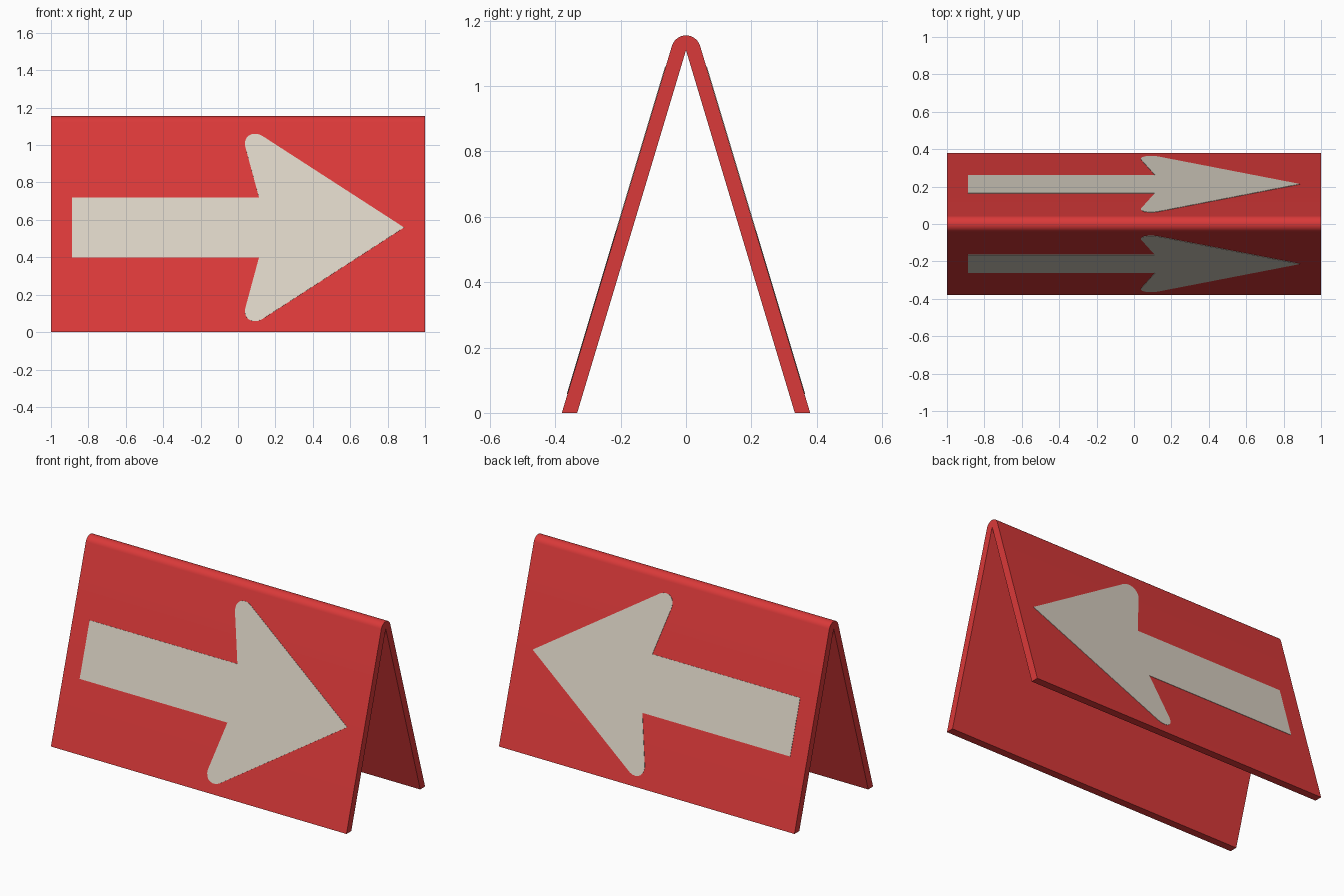
import bpy, bmesh, math
from mathutils import Vector

cube = bpy.data.objects.get("Cube")
if cube:
    bpy.data.objects.remove(cube, do_unlink=True)


def make_material(name, color):
    mat = bpy.data.materials.new(name)
    mat.use_nodes = True
    mat.diffuse_color = color
    mat.node_tree.nodes["Principled BSDF"].inputs["Base Color"].default_value = color
    return mat


def extrude_outline(name, points, offset, mat):
    """Prism from a closed outline of 3D points, pushed along offset."""
    bm = bmesh.new()
    face = bm.faces.new([bm.verts.new(p) for p in points])
    moved = bmesh.ops.extrude_face_region(bm, geom=[face])["geom"]
    bmesh.ops.translate(bm, vec=offset,
                        verts=[v for v in moved if isinstance(v, bmesh.types.BMVert)])
    bmesh.ops.recalc_face_normals(bm, faces=bm.faces)
    mesh = bpy.data.meshes.new(name)
    bm.to_mesh(mesh)
    bm.free()
    mesh.materials.append(mat)
    obj = bpy.data.objects.new(name, mesh)
    bpy.context.collection.objects.link(obj)
    return obj


red = make_material("sign red", (0.70, 0.041, 0.041, 1))
cream = make_material("arrow cream", (0.70, 0.645, 0.552, 1))

# Folded panel: two leaning sheets joined by a rounded ridge
SLOPE, FOOT, INNER_FOOT = 0.3, 0.38, 0.333
APEX, RADIUS, STEPS = 1.11, 0.045, 16
tilt = math.atan(SLOPE)
profile = [(INNER_FOOT, 0), (FOOT, 0)]
for i in range(STEPS + 1):
    a = tilt + (math.pi - 2 * tilt) * i / STEPS
    profile.append((RADIUS * math.cos(a), APEX + RADIUS * math.sin(a)))
profile += [(-FOOT, 0), (-INNER_FOOT, 0), (0, APEX)]
panel = extrude_outline("folded_panel", [(-1, y, z) for y, z in profile],
                        Vector((2, 0, 0)), red)
bpy.ops.object.select_all(action="DESELECT")
panel.select_set(True)
bpy.context.view_layer.objects.active = panel
bpy.ops.object.shade_smooth_by_angle(angle=math.radians(30))

# Arrow outline: upper half as (x, height above the arrow's axis), then mirrored
AXIS = 0.559
upper = [(-0.888, 0.161), (0.112, 0.161), (0.038, 0.435), (0.037, 0.455),
         (0.043, 0.475), (0.055, 0.49), (0.07, 0.498), (0.088, 0.501),
         (0.108, 0.499), (0.128, 0.491)]
outline = upper + [(0.888, 0)] + [(x, -h) for x, h in reversed(upper)]

# One thin arrow plate lies on each outer face, both pointing to +x
for name, side in (("front_arrow", -1), ("back_arrow", 1)):
    normal = Vector((0, side * math.cos(tilt), math.sin(tilt)))
    points = [Vector((x, side * (FOOT - SLOPE * (AXIS + h)), AXIS + h)) - normal * 0.002
              for x, h in outline]
    extrude_outline(name, points, normal * 0.004, cream)
